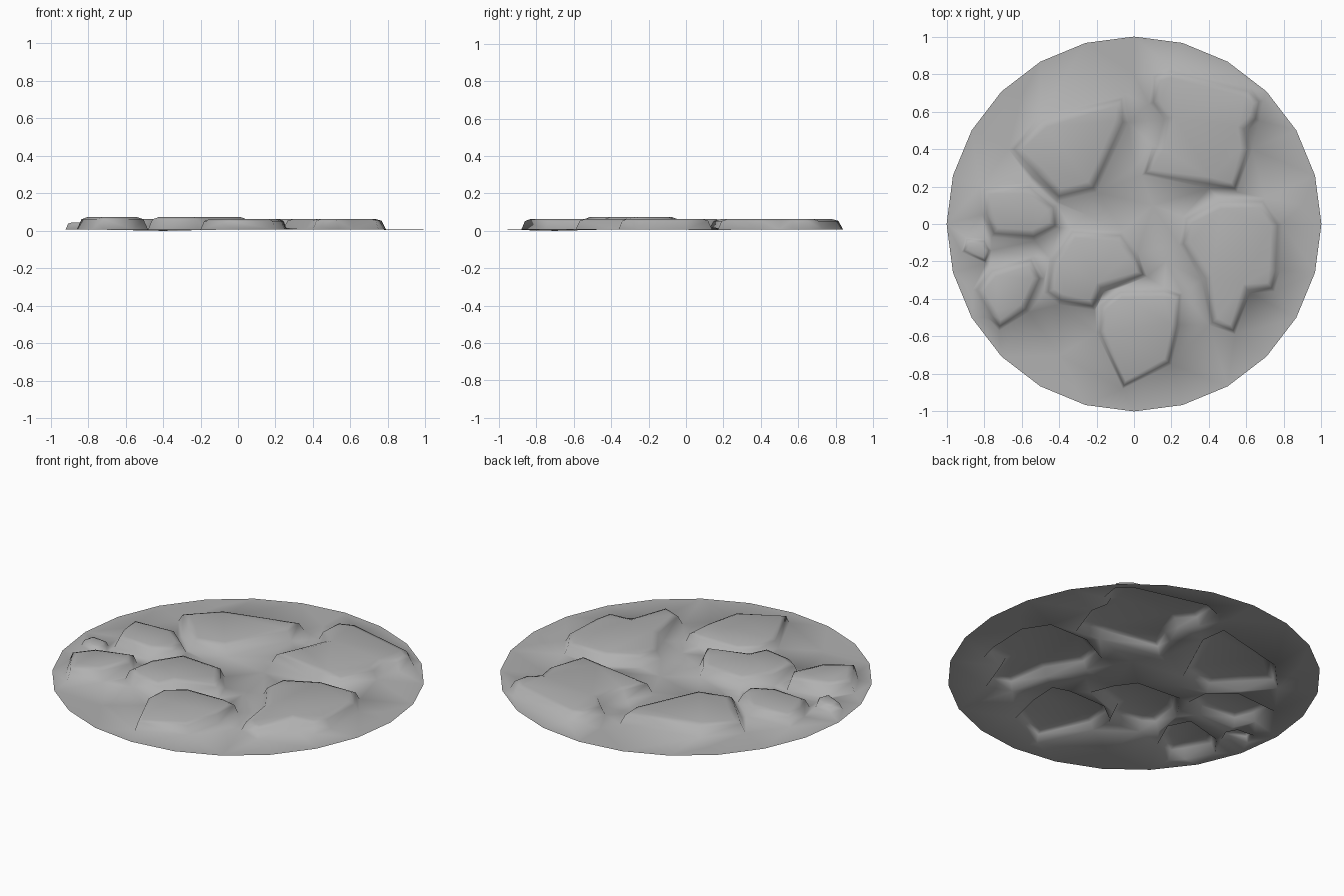
import bpy, math
from mathutils import Vector
from mathutils.geometry import delaunay_2d_cdt

if "Cube" in bpy.data.objects:
    bpy.data.objects.remove(bpy.data.objects["Cube"])

# Stones: height, width of the sloping side, outline at ground level
stones = [
    (0.063, 0.06, [(-.05, .69), (-.03, .54), (-.20, .17), (-.41, .12), (-.54, .25), (-.67, .40), (-.50, .58)]),
    (0.063, 0.05, [(-.82, .20), (-.55, .22), (-.41, .10), (-.40, -.02), (-.53, -.09), (-.76, -.07), (-.81, .05)]),
    (0.045, 0.03, [(-.92, -.15), (-.90, -.07), (-.79, -.08), (-.76, -.14), (-.79, -.21)]),
    (0.074, 0.05, [(-.86, -.35), (-.77, -.23), (-.54, -.17), (-.48, -.29), (-.56, -.47), (-.72, -.57), (-.78, -.50)]),
    (0.073, 0.05, [(-.48, -.37), (-.40, -.43), (-.21, -.46), (-.16, -.36), (.07, -.28), (.02, -.15), (-.06, -.04),
                   (-.34, -.02), (-.45, -.18)]),
    (0.062, 0.04, [(-.20, -.58), (-.19, -.43), (-.08, -.345), (.16, -.34), (.26, -.37), (.25, -.54), (.20, -.75), (-.06, -.88)]),
    (0.064, 0.05, [(.36, -.30), (.24, -.11), (.26, .04), (.45, .14), (.70, .14), (.79, 0), (.78, -.25), (.75, -.36),
                   (.62, -.37), (.54, -.59), (.40, -.54)]),
    (0.063, 0.05, [(.08, .64), (.09, .80), (.19, .84), (.62, .73), (.69, .66), (.67, .55), (.61, .50), (.63, .40),
                   (.55, .17), (.40, .19), (.04, .26), (.10, .42), (.16, .56)]),
]

coords, heights, edges = [], [], []


def add_loop(points, z):
    start, n = len(coords), len(points)
    coords.extend(Vector(p) for p in points)
    heights.extend([z] * n)
    edges.extend((start + i, start + (i + 1) % n) for i in range(n))


def inset(outline, d):
    """Move each (clockwise or anticlockwise) corner inwards along its bisector."""
    p = [Vector(q) for q in outline]
    area = sum(p[i - 1].cross(p[i]) for i in range(len(p)))
    side = 1 if area > 0 else -1
    result = []
    for i, q in enumerate(p):
        t = (q - p[i - 1]).normalized() + (p[(i + 1) % len(p)] - q).normalized()
        result.append(q + Vector((-t.y, t.x)).normalized() * side * d)
    return result


# Round rim of the ground
add_loop([(math.cos(math.tau * i / 24), math.sin(math.tau * i / 24)) for i in range(24)], 0.006)

# Base, shoulder and flat top of each stone
for h, d, outline in stones:
    add_loop(outline, 0.007)
    add_loop(inset(outline, d * 0.5), h * 0.84)
    add_loop(inset(outline, d * 1.2), h)

# Uneven earth between the stones
for x, y, z in [(.1, .1, .022), (0, .3, .015), (.17, -.2, .025), (-.25, .05, .02), (0, .8, .006),
                (-.6, .68, .006), (-.4, -.7, 0), (.9, .1, .004)]:
    coords.append(Vector((x, y)))
    heights.append(z)

# Join everything into one open sheet
verts, _, faces, origin, _, _ = delaunay_2d_cdt(coords, edges, [], 1, 1e-5)
points = [(v.x, v.y, max((heights[i] for i in o), default=0.01)) for v, o in zip(verts, origin)]
mesh = bpy.data.meshes.new("stone_ground")
mesh.from_pydata(points, [], faces)
ground = bpy.data.objects.new("stone_ground", mesh)
bpy.context.collection.objects.link(ground)

# Dark grey stone
stone = bpy.data.materials.new("dark_stone")
stone.diffuse_color = (0.44, 0.44, 0.44, 1)
stone.use_nodes = True
stone.node_tree.nodes["Principled BSDF"].inputs["Base Color"].default_value = stone.diffuse_color
mesh.materials.append(stone)

# Soft shading all over
mesh.shade_smooth()
